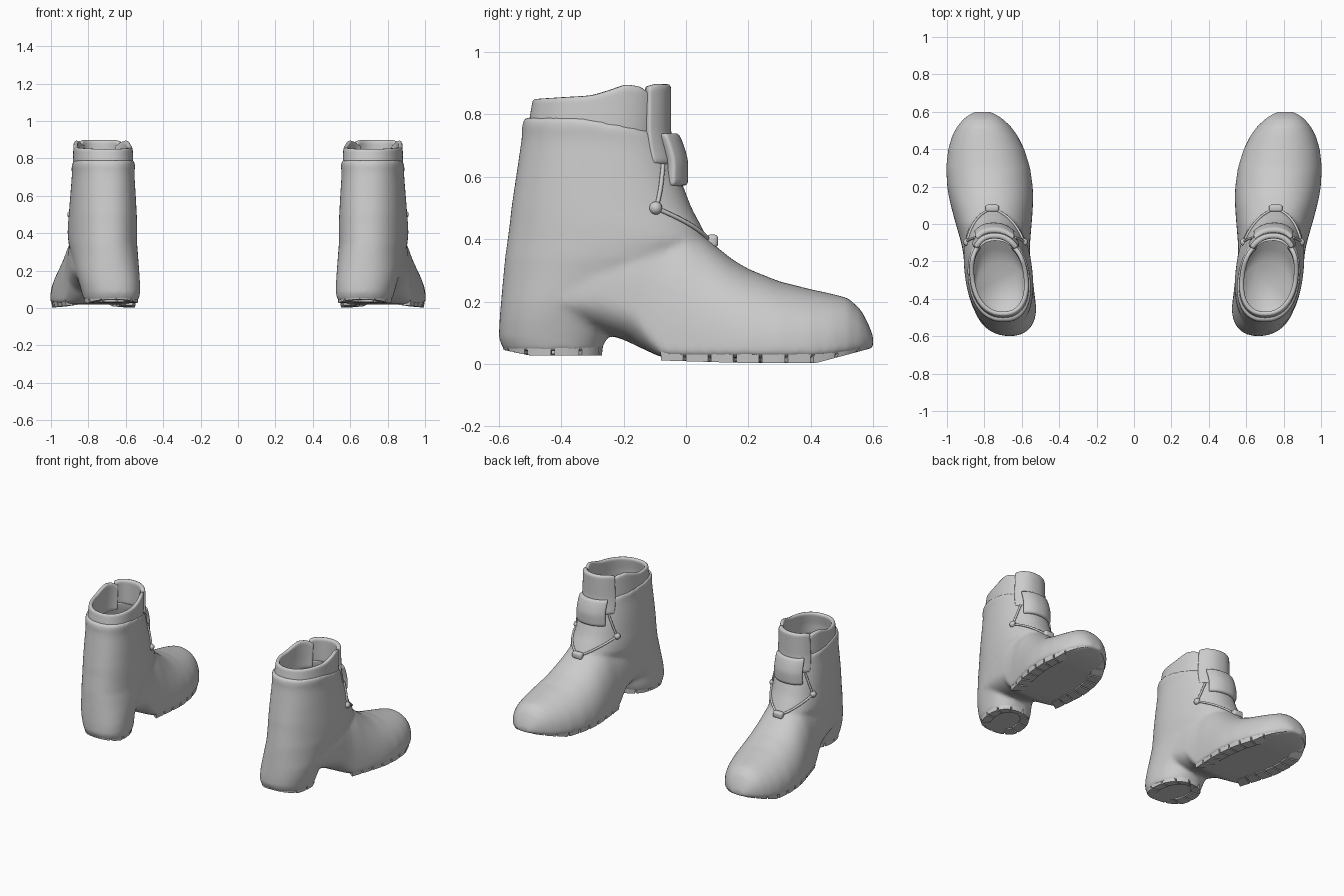
import bpy, bmesh, math
from mathutils import Vector

if "Cube" in bpy.data.objects:
    bpy.data.objects.remove(bpy.data.objects["Cube"])

grey = bpy.data.materials.new("grey_rubber")
grey.diffuse_color = (0.6, 0.6, 0.6, 1)
grey.use_nodes = True
grey.node_tree.nodes["Principled BSDF"].inputs["Base Color"].default_value = grey.diffuse_color
TAU = math.tau
# shaft: z, back y, front y, half width, sideways shift
SHAFT = [(.05, -.585, -.27, .147, -.03), (.08, -.60, -.255, .154, -.028), (.14, -.598, -.24, .162, -.02),
         (.2, -.593, -.18, .169, -.012), (.3, -.584, -.03, .176, -.004), (.34, -.58, .03, .179, 0),
         (.4, -.572, .07, .182, 0), (.45, -.565, .045, .181, 0), (.5, -.56, .018, .178, 0),
         (.6, -.545, -.02, .172, 0), (.7, -.53, -.052, .165, 0), (.74, -.525, -.062, .165, 0),
         (.76, -.527, -.068, .169, 0), (.79, -.52, -.076, .165, 0)]
# foot: y, top z, bottom z, half width
FOOT = [(-.48, .24, .15, .12), (-.4, .33, .14, .16), (-.3, .42, .11, .172), (-.2, .48, .078, .177),
        (-.13, .5, .045, .181), (-.08, .49, .022, .188), (0, .46, .018, .203), (.05, .42, .018, .212),
        (.1, .375, .018, .22), (.15, .335, .018, .226), (.2, .305, .018, .229), (.3, .265, .018, .225),
        (.4, .24, .018, .204), (.47, .225, .024, .176), (.52, .212, .032, .145), (.56, .175, .042, .107),
        (.585, .13, .048, .073), (.603, .08, .054, .035)]
# liner top edge: y, z
LINER_TOP = [(-.5, .845), (-.48, .853), (-.3, .862), (-.24, .88), (-.19, .898), (-.14, .89), (-.11, .87)]


def interp(table, k):
    if k <= table[0][0]:
        return table[0][1:]
    for a, b in zip(table, table[1:]):
        if k <= b[0]:
            f = (k - a[0]) / (b[0] - a[0])
            return tuple(u + (v - u) * f for u, v in zip(a[1:], b[1:]))
    return table[-1][1:]


def centre_x(y):
    return .75 + .1 * y


def power(v, e):
    return math.copysign(abs(v) ** e, v)


def ring_pt(table, z, t, off=0.0):
    """Point on the rounded outline of a leg-like part at height z, angle t."""
    yb, yf, hw, shift = (interp(table, z) + (0,))[:4]
    y = (yb + yf) / 2 + ((yf - yb) / 2 + off) * power(math.sin(t), .88)
    return Vector((centre_x(y) + shift + (hw + off) * power(math.cos(t), .88), y, z))


def loft(bm, rings):
    loops = [[bm.verts.new(p) for p in r] for r in rings]
    n = len(loops[0])
    for a, b in zip(loops, loops[1:]):
        for i in range(n):
            j = (i + 1) % n
            bm.faces.new((a[i], a[j], b[j], b[i]))
    bm.faces.new(loops[0][::-1])
    bm.faces.new(loops[-1])


def finish(name, bm, sharp=None):
    bmesh.ops.recalc_face_normals(bm, faces=bm.faces[:])
    me = bpy.data.meshes.new(name)
    bm.to_mesh(me)
    bm.free()
    me.polygons.foreach_set("use_smooth", [True] * len(me.polygons))
    me.materials.append(grey)
    ob = bpy.data.objects.new(name, me)
    bpy.context.collection.objects.link(ob)
    if sharp:
        bpy.ops.object.select_all(action='DESELECT')
        ob.select_set(True)
        bpy.context.view_layer.objects.active = ob
        bpy.ops.object.shade_smooth_by_angle(angle=math.radians(sharp))
    return ob


def mirror(ob):
    ob.modifiers.new("other_boot", 'MIRROR').use_mirror_merge = False


# boot body: shaft and foot volumes fused together
bm = bmesh.new()
rings = []
for z in [.042 + .0187 * i for i in range(41)]:
    ring = [ring_pt(SHAFT, z, TAU * i / 56) for i in range(56)]
    for p in ring:
        p.z -= max(0, p.y + .33) * .19 * max(0, z - .72) / .07
    rings.append(ring)
loft(bm, rings)
rings = []
for k in range(109):
    y = -.48 + .01 * k
    top, bot, hw = interp(FOOT, y)
    waist = min(1, max(0, (-.07 - y) / .1))
    full = .95 - .2 * min(1, max(0, (.05 - y) / .2))
    mid = bot + min(.03 + .09 * waist, (top - bot) * .35)
    ring = []
    for i in range(48):
        c, s = math.cos(TAU * i / 48), math.sin(TAU * i / 48)
        side, rise = (power(c, full), (top - mid) * power(s, full)) if s >= 0 else \
            (power(c, .25 + .6 * waist), (mid - bot) * power(s, .5 + .4 * waist))
        ring.append((centre_x(y) + hw * side, y, mid + rise))
    rings.append(ring)
loft(bm, rings)
body = finish("boot_body", bm)

# hollow inside of the shaft
bm = bmesh.new()
rings = [[ring_pt(SHAFT, z, TAU * i / 48, -.028) for i in range(48)]
         for z in (.2, .25, .3, .34, .4, .45, .5, .6, .7, .74)]
loft(bm, rings + [[p + Vector((0, 0, .2)) for p in rings[-1]]])
cavity = finish("cavity_cutter", bm)
cavity.hide_render = cavity.hide_viewport = True

m = body.modifiers.new("fuse", 'REMESH')
m.mode, m.voxel_size, m.use_smooth_shade = 'VOXEL', .0105, True
m = body.modifiers.new("soften", 'SMOOTH')
m.factor, m.iterations = .5, 10
m = body.modifiers.new("hollow", 'BOOLEAN')
m.operation, m.object, m.solver = 'DIFFERENCE', cavity, 'EXACT'
mirror(body)


def wall(name, table, deg0, deg1, z0, top, thick, n=40, rows=8):
    """Curved padded panel following part of the leg outline."""
    bm = bmesh.new()
    grid = []
    for i in range(n + 1):
        t = math.radians(deg0 + (deg1 - deg0) * i / n)
        z1 = top(ring_pt(table, table[-1][0], t).y)
        grid.append([bm.verts.new(ring_pt(table, z0 + (z1 - z0) * j / rows, t)) for j in range(rows + 1)])
    for a, b in zip(grid, grid[1:]):
        for j in range(rows):
            bm.faces.new((a[j], b[j], b[j + 1], a[j + 1]))
    ob = finish(name, bm)
    m = ob.modifiers.new("thickness", 'SOLIDIFY')
    m.thickness, m.offset = thick, -1
    m = ob.modifiers.new("round", 'SUBSURF')
    m.levels = m.render_levels = 1
    mirror(ob)


# padded liner, tongue and fastening tab
wall("liner_collar", [(.7, -.507, -.08, .158), (.77, -.505, -.075, .159), (.9, -.482, -.07, .155)],
     125, 415, .7, lambda y: interp(LINER_TOP, y)[0], .025, 64)
wall("tongue", [(.62, -.5, -.022, .166), (.7, -.5, -.042, .163), (.75, -.5, -.048, .16), (.9, -.49, -.048, .152)],
     40, 140, .64, lambda y: .899 - .25 * max(0, -.09 - y), .03, 28, 12)
wall("tongue_tab", [(.565, -.5, .006, .172), (.65, -.5, .008, .17), (.7, -.5, -.006, .168), (.745, -.5, -.025, .166)],
     52, 128, .57, lambda y: .745, .034, 20)


def cord(name, side, z0, d0, z1, d1, n=14):
    """Round cord lying on the shaft between two heights and angles."""
    cu = bpy.data.curves.new(name, 'CURVE')
    cu.dimensions, cu.use_fill_caps = '3D', True
    cu.bevel_depth, cu.bevel_resolution = .007, 2
    sp = cu.splines.new('POLY')
    sp.points.add(n)
    for i, p in enumerate(sp.points):
        d = d0 + (d1 - d0) * i / n
        p.co = (*ring_pt(SHAFT, z0 + (z1 - z0) * i / n, math.radians(d if side > 0 else 180 - d), .003), 1)
    sp.use_smooth = True
    cu.materials.append(grey)
    ob = bpy.data.objects.new(name, cu)
    bpy.context.collection.objects.link(ob)
    mirror(ob)


# cords running from tab to side loops to the front clip
for side, word in ((1, "outer"), (-1, "inner")):
    cord(word + "_lower_cord", side, .5, 34, .395, 86)
    cord(word + "_upper_cord", side, .5, 34, .64, 54)
    bm = bmesh.new()
    bmesh.ops.create_uvsphere(bm, u_segments=16, v_segments=10, radius=.021)
    spot = ring_pt(SHAFT, .5, math.radians(34 if side > 0 else 146), .001)
    bmesh.ops.translate(bm, verts=bm.verts[:], vec=spot)
    mirror(finish(word + "_cord_loop", bm))

# front clip
bm = bmesh.new()
bmesh.ops.create_cube(bm, size=1)
for v in bm.verts:
    v.co = Vector((v.co.x * .072 + .758, v.co.y * .038 + .084, v.co.z * .042 + .394))
bmesh.ops.bevel(bm, geom=bm.edges[:], offset=.012, segments=3, affect='EDGES', profile=.5)
mirror(finish("front_clip", bm, 40))


def lugs(name, outline, count, mid_y, bottom, top, depth):
    """Tread lugs set around the edge of the sole."""
    lens = [0]
    for a, b in zip(outline, outline[1:]):
        lens.append(lens[-1] + (b - a).length)
    table = [(l, p.x, p.y) for l, p in zip(lens, outline)]
    bm = bmesh.new()
    for k in range(count):
        rings = []
        for i in range(6):
            p = Vector(interp(table, (k + .06 + .88 * i / 5) / count * lens[-1]))
            d = (Vector((centre_x(p.y), p.y * .6 + .4 * mid_y)) - p).normalized()
            p, low, q, zb = p + d * .004, p + d * .011, p + d * depth, bottom(p.y)
            rings.append([(*p, top), (*low, zb), (*q, zb + .006), (*q, top)])
        loft(bm, rings)
    mirror(finish(name, bm, 35))


ys = [-.09 + .01 * i for i in range(69)]
fore = [Vector((centre_x(y) + s * interp(FOOT, y)[2], y)) for s, order in ((1, ys), (-1, ys[::-1])) for y in order]
lugs("forefoot_lugs", fore, 19, .2, lambda y: .003 + max(0, y - .42) * .26 + max(0, .2 - y) * .03, .056, .085)
heel = [ring_pt(SHAFT, .07, TAU * i / 60).xy for i in range(61)]
lugs("heel_lugs", heel, 11, -.42, lambda y: .027 + max(0, -.5 - y) * .2, .078, .07)
